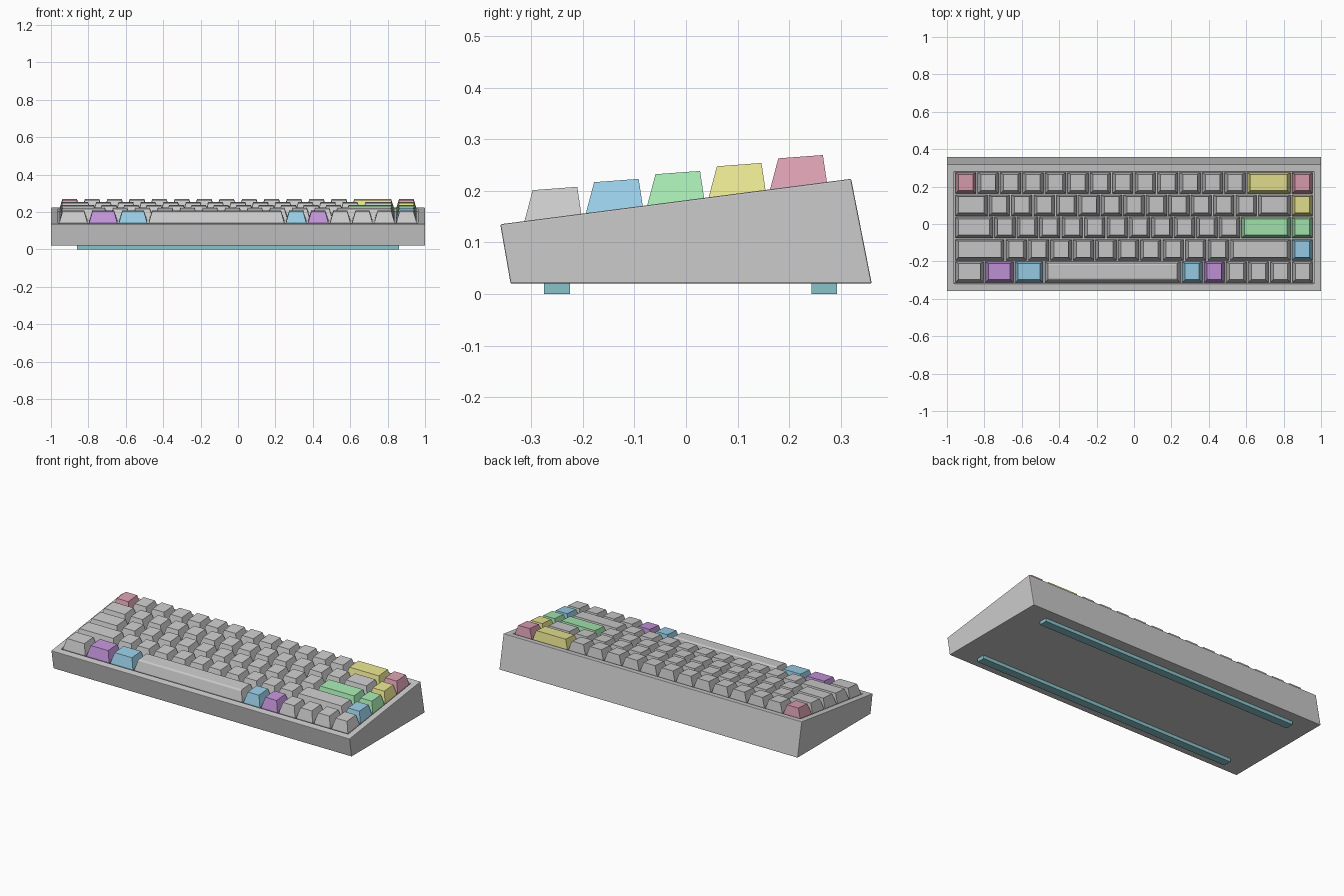
import bpy, bmesh, math
from mathutils import Matrix, Vector

if "Cube" in bpy.data.objects:
    bpy.data.objects.remove(bpy.data.objects["Cube"])

U = 0.12                                   # key pitch
TILT = math.atan2(0.088, 0.68)
DECK = Matrix.Translation((0, -0.02, 0.179)) @ Matrix.Rotation(TILT, 4, 'X')
RECESS = 0.016                             # depth of the key well

COLORS = {'red': (0.70, 0.35, 0.44), 'yellow': (0.80, 0.77, 0.28),
          'green': (0.38, 0.80, 0.44), 'blue': (0.32, 0.62, 0.80),
          'purple': (0.55, 0.30, 0.70), 'teal': (0.25, 0.55, 0.60)}
MATS = {}
for name, rgb in COLORS.items():
    MATS[name] = bpy.data.materials.new(name)
    MATS[name].diffuse_color = (*rgb, 1)


def add_object(name, bm, color=None):
    bmesh.ops.recalc_face_normals(bm, faces=bm.faces)
    mesh = bpy.data.meshes.new(name)
    bm.to_mesh(mesh)
    bm.free()
    ob = bpy.data.objects.new(name, mesh)
    bpy.context.collection.objects.link(ob)
    if color:
        mesh.materials.append(MATS[color])
    return ob


def loft(bm, rings):
    """Skin a stack of four-point rings and cap the ends."""
    rings = [[bm.verts.new(p) for p in r] for r in rings]
    for a, b in zip(rings, rings[1:]):
        for i in range(4):
            j = (i + 1) % 4
            bm.faces.new((a[i], a[j], b[j], b[i]))
    bm.faces.new(rings[0])
    bm.faces.new(rings[-1])
    return rings


def rect(x0, x1, y0, y1, z0, z1):
    return [(x0, y0, z0), (x1, y0, z0), (x1, y1, z1), (x0, y1, z1)]


# Case: wedge shell with a sunken key well
bm = bmesh.new()
well = [[DECK @ Vector(p) for p in rect(-0.962, 0.962, -0.302, 0.302, z, z)]
        for z in (0, -RECESS)]
loft(bm, [rect(-1, 1, -0.34, 0.36, 0.02, 0.02),
          rect(-1, 1, -0.36, 0.32, 0.135, 0.223)] + well)
case = add_object('case', bm)
bev = case.modifiers.new('soft_edges', 'BEVEL')
bev.width = 0.003
bev.segments = 2
bev.limit_method = 'ANGLE'

# Rubber feet: two long strips
for name, y in (('front_foot', -0.25), ('back_foot', 0.268)):
    bm = bmesh.new()
    loft(bm, [rect(-0.86, 0.86, y - 0.025, y + 0.025, z, z) for z in (0, 0.022)])
    add_object(name, bm, 'teal')


def add_key(name, x, v, width, color=None, rounded=False):
    hx, hy = (width * U - 0.009) / 2, 0.0555
    bm = bmesh.new()
    rings = loft(bm, [rect(-hx, hx, -hy, hy, -RECESS, -RECESS),
                      rect(-hx, hx, -hy, hy, 0, 0),
                      rect(-hx + 0.017, hx - 0.017, -hy + 0.0235, hy - 0.001,
                           0.0575, 0.0528)])
    if rounded:
        top = rings[-1]
        edges = [bm.edges.get((top[0], top[1])), bm.edges.get((top[2], top[3]))]
        bmesh.ops.bevel(bm, geom=edges, offset=0.008, segments=3,
                        profile=0.5, affect='EDGES')
    ob = add_object(name, bm, color)
    ob.matrix_world = DECK @ Matrix.Translation((x, v, 0))


# Key rows, back to front: (width in units, colour)
k = (1, None)
rows = [
    [(1, 'red')] + [k] * 12 + [(2, 'yellow'), (1, 'red')],
    [(1.5, None)] + [k] * 12 + [(1.5, None), (1, 'yellow')],
    [(1.75, None)] + [k] * 11 + [(2.25, 'green'), (1, 'green')],
    [(2.25, None)] + [k] * 10 + [(2.75, None), (1, 'blue')],
    [(1.33, None), (1.33, 'purple'), (1.33, 'blue'), (6.11, None)]
    + [(5.9 / 6, c) for c in ('blue', 'purple', None, None, None, None)],
]
for r, row in enumerate(rows):
    x = -8 * U
    for c, (w, color) in enumerate(row):
        space = w > 5
        name = 'space_bar' if space else f'key_row{r + 1}_{c + 1:02d}'
        add_key(name, x + w * U / 2, (2 - r) * U, w, color, space)
        x += w * U

for m in bpy.data.materials:
    if m.users and not m.is_grease_pencil:
        m.use_nodes = True
        m.node_tree.nodes["Principled BSDF"].inputs["Base Color"].default_value = m.diffuse_color
